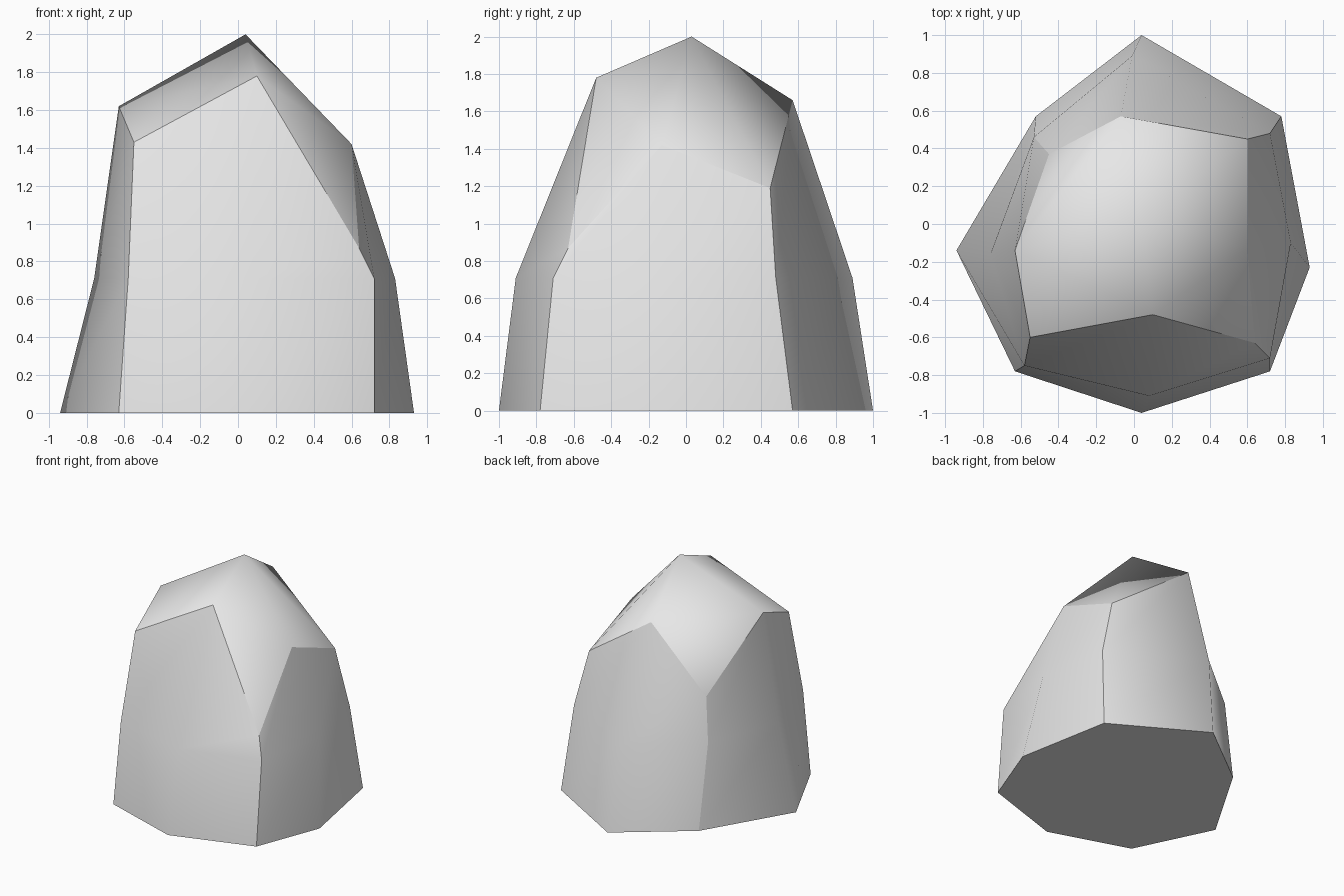
import bpy
import bmesh

default_cube = bpy.data.objects.get("Cube")
if default_cube:
    bpy.data.objects.remove(default_cube, do_unlink=True)

# Pale grey stone
stone = bpy.data.materials.new("pale_grey_stone")
stone.use_nodes = True
colour = (0.8, 0.8, 0.8, 1.0)
stone.diffuse_color = colour
stone.node_tree.nodes["Principled BSDF"].inputs["Base Color"].default_value = colour

# Eight-sided outlines, counter-clockwise from the front point.
# Odd positions are the four hard corners of the boulder.
ground = [(.04, -1), (.72, -.78), (.93, -.23), (.78, .57),
          (.04, 1), (-.52, .57), (-.94, -.14), (-.63, -.78)]
waist = [(.08, -.91), (.72, -.71), (.83, -.1), (.72, .48),
         (-.01, .89), (-.53, .46), (-.76, -.16), (-.58, -.75)]
shoulder = [(.1, -.48, 1.78), (.64, -.63, .87), (.6, -.13, 1.42), (.6, .45, 1.19),
            (-.07, .57, 1.66), (-.45, .37, 1.05), (-.63, -.14, 1.62), (-.55, -.6, 1.43)]
peak = (.04, .03, 2)
WAIST_HEIGHT = .71


def add_ring(bm, points):
    return [bm.verts.new(point) for point in points]


def mark_sharp(bm, first, second):
    bm.edges.get((first, second)).smooth = False


bm = bmesh.new()
rings = [
    add_ring(bm, [(x, y, 0) for x, y in ground]),
    add_ring(bm, [(x, y, WAIST_HEIGHT) for x, y in waist]),
    add_ring(bm, shoulder),
]
top = bm.verts.new(peak)
count = len(ground)

# Walls
for low, high in zip(rings, rings[1:]):
    for i in range(count):
        j = (i + 1) % count
        bm.faces.new((low[i], low[j], high[j], high[i]))

# Cap: one folded panel over each hard corner
rim = rings[-1]
for i in range(1, count, 2):
    before, corner, after = rim[i - 1], rim[i], rim[(i + 1) % count]
    if i == 3:
        bm.faces.new((before, corner, top))
        bm.faces.new((corner, after, top))
    else:
        bm.faces.new((before, corner, after))
        bm.faces.new((before, after, top))

# Flat underside
bm.faces.new(list(reversed(rings[0])))
bm.normal_update()

# Smooth panels separated by hard corners, rim and base
for face in bm.faces:
    face.smooth = True
for i in range(count):
    j = (i + 1) % count
    mark_sharp(bm, rings[0][i], rings[0][j])
    mark_sharp(bm, rim[i], rim[j])
    if i % 2:
        for low, high in zip(rings, rings[1:]):
            mark_sharp(bm, low[i], high[i])

mesh = bpy.data.meshes.new("boulder")
bm.to_mesh(mesh)
bm.free()
mesh.materials.append(stone)
boulder = bpy.data.objects.new("boulder", mesh)
bpy.context.collection.objects.link(boulder)
